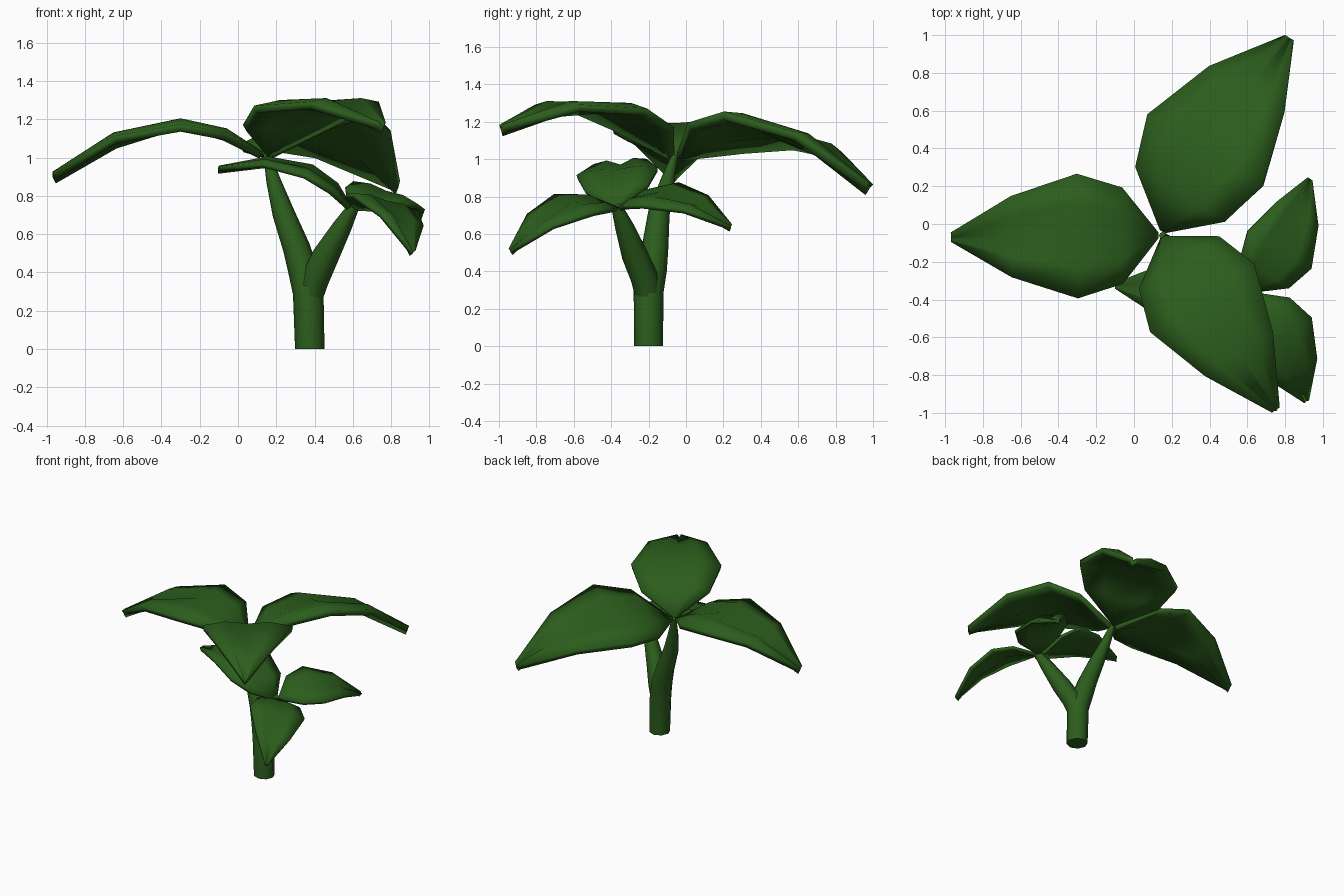
import bpy, bmesh
from math import radians, cos, sin, tau
from mathutils import Matrix, Vector

if "Cube" in bpy.data.objects:
    bpy.data.objects.remove(bpy.data.objects["Cube"])

green = bpy.data.materials.new("leaf_green")
green.diffuse_color = (0.025, 0.11, 0.012, 1)
green.use_nodes = True
green.node_tree.nodes["Principled BSDF"].inputs["Base Color"].default_value = green.diffuse_color


def finish(name, bm, angle):
    mesh = bpy.data.meshes.new(name)
    bm.to_mesh(mesh)
    bm.free()
    mesh.materials.append(green)
    obj = bpy.data.objects.new(name, mesh)
    bpy.context.collection.objects.link(obj)
    bpy.ops.object.select_all(action='DESELECT')
    obj.select_set(True)
    bpy.context.view_layer.objects.active = obj
    bpy.ops.object.shade_smooth_by_angle(angle=radians(angle))
    return obj


def stem(name, path, sides=8):
    """Tapered tube through (x, y, z, radius) points, capped at both ends."""
    bm = bmesh.new()
    pts = [Vector(p[:3]) for p in path]
    rings = []
    for i, p in enumerate(pts):
        d = pts[min(i + 1, len(pts) - 1)] - pts[max(i - 1, 0)]
        if i == 0:
            d = Vector((0, 0, 1))
        rot = Vector((0, 0, 1)).rotation_difference(d)
        r = path[i][3]
        rings.append([bm.verts.new(p + rot @ Vector((r * cos(tau * k / sides), r * sin(tau * k / sides), 0)))
                      for k in range(sides)])
    for a, b in zip(rings, rings[1:]):
        for k in range(sides):
            n = (k + 1) % sides
            bm.faces.new((a[k], a[n], b[n], b[k]))
    bm.faces.new(rings[0][::-1])
    bm.faces.new(rings[-1])
    return finish(name, bm, 62)


# Leaf stations: distance along, height, half width, midrib depth
STATIONS = [(0, 0, .015, 0), (.19, .115, .255, .025), (.43, .165, .33, .01),
            (.78, .095, .215, .045), (1.1, -.105, .025, .025)]
# Cross-section: fraction of half width, rise (drooping edges)
SECTION = [(-1, -.06), (-.5, .03), (0, .02), (.5, .03), (1, -.06)]


def leaf(name, base, heading, pitch, roll, size):
    bm = bmesh.new()
    rows = [[bm.verts.new((x, w * u, z + w * h - (0 if u else rib))) for u, h in SECTION]
            for x, z, w, rib in STATIONS]
    for a, b in zip(rows, rows[1:]):
        for j in range(len(SECTION) - 1):
            bm.faces.new((a[j], b[j], b[j + 1], a[j + 1]))
    m = (Matrix.Translation(base)
         @ Matrix.Rotation(radians(heading), 4, 'Z')
         @ Matrix.Rotation(radians(-pitch), 4, 'Y')
         @ Matrix.Rotation(radians(roll), 4, 'X')
         @ Matrix.Scale(size, 4))
    bm.transform(m)
    obj = finish(name, bm, 50)
    mod = obj.modifiers.new("thickness", 'SOLIDIFY')
    mod.thickness = .04 * size
    mod.offset = -1
    return obj


# Trunk running into the tall branch, and the short side branch
stem("trunk", [(.375, -.2, 0, .077), (.367, -.2, .29, .08), (.34, -.18, .41, .078),
               (.305, -.165, .53, .071), (.237, -.145, .71, .058), (.185, -.1, .88, .038), (.15, -.06, 1.02, .018)])
stem("side_branch", [(.37, -.2, .24, .066), (.4, -.22, .36, .074), (.46, -.275, .49, .07),
                     (.545, -.33, .64, .05), (.605, -.37, .745, .03)])

# Large leaves on the tall branch
leaf("large_leaf_left", (.13, -.06, 1.03), 180.5, 0, 0, 1)
leaf("large_leaf_back", (.15, -.04, 1.03), 58, -2, -13, 1.12)
leaf("large_leaf_front", (.15, -.07, 1.03), -56.7, 13.5, 0, 1)

# Small leaves on the side branch
leaf("small_leaf_back", (.615, -.36, .745), 60.5, -3, 17, .62)
leaf("small_leaf_front", (.62, -.365, .745), -61.5, -14, -14, .62)
leaf("small_leaf_left", (.6, -.37, .735), 177, 23, -6, .665)
